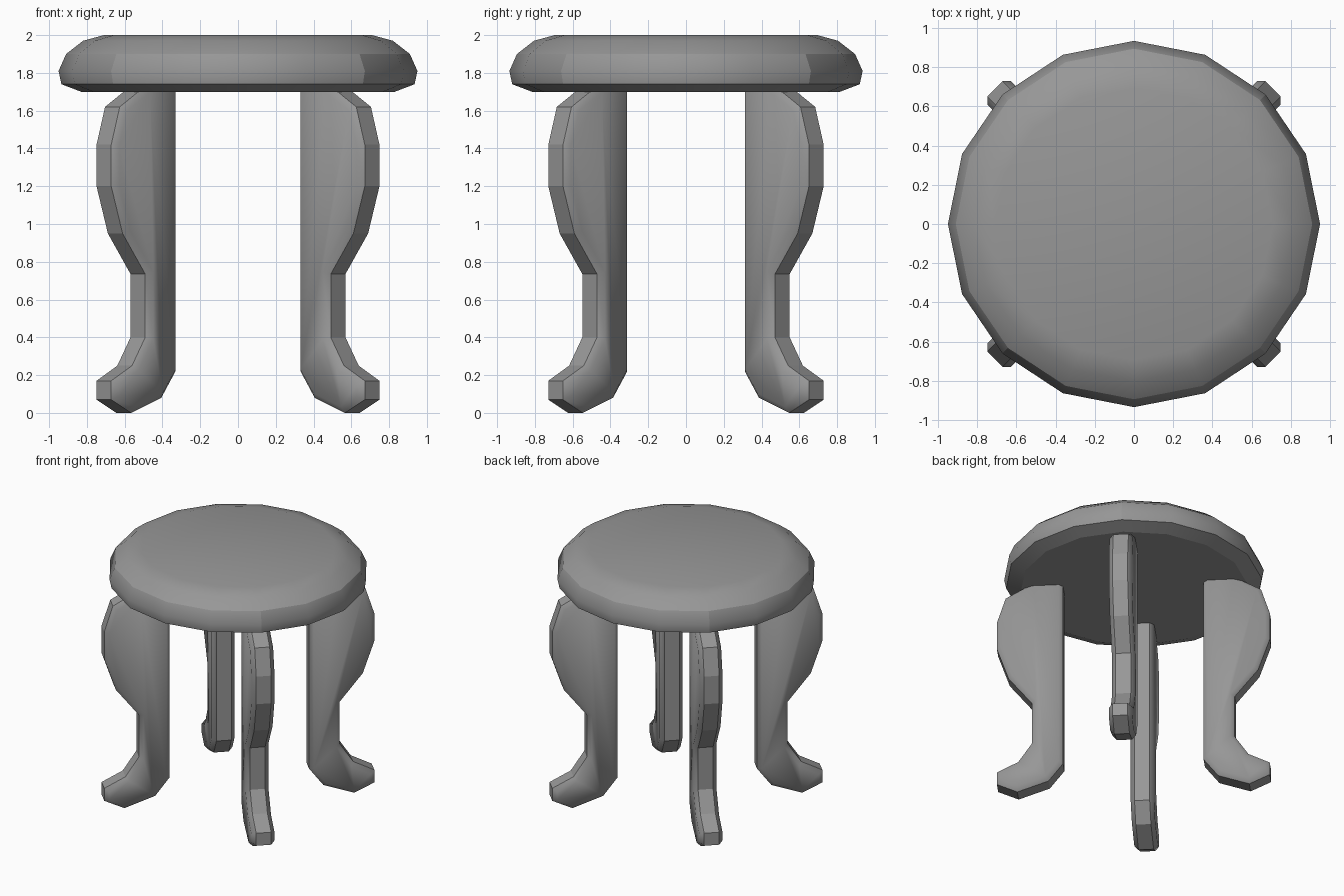
import bpy, bmesh
from math import cos, sin, pi, sqrt, radians
from mathutils import Vector

if "Cube" in bpy.data.objects:
    bpy.data.objects.remove(bpy.data.objects["Cube"])

# Dark grey finish
grey = bpy.data.materials.new("dark_grey")
grey.diffuse_color = (0.31, 0.31, 0.31, 1)
grey.use_nodes = True
grey.node_tree.nodes["Principled BSDF"].inputs["Base Color"].default_value = grey.diffuse_color

def finish(bm, name):
    mesh = bpy.data.meshes.new(name)
    bm.to_mesh(mesh)
    bm.free()
    mesh.materials.append(grey)
    ob = bpy.data.objects.new(name, mesh)
    bpy.context.collection.objects.link(ob)
    bpy.ops.object.select_all(action='DESELECT')
    bpy.context.view_layer.objects.active = ob
    ob.select_set(True)
    bpy.ops.object.shade_smooth_by_angle(angle=radians(50), keep_sharp_edges=True)
    return ob

# Seat: 16-sided rounded disc from stacked rings (radius, z)
SIDES = 16
rings = [(0.83, 1.70), (0.935, 1.74), (0.95, 1.81),
         (0.91, 1.90), (0.82, 1.97), (0.71, 2.0)]
bm = bmesh.new()
loops = []
for r, z in rings:
    loops.append([bm.verts.new((r * cos(2 * pi * i / SIDES),
                                (r - 0.015) * sin(2 * pi * i / SIDES), z))
                  for i in range(SIDES)])
for a, b in zip(loops, loops[1:]):
    for i in range(SIDES):
        j = (i + 1) % SIDES
        bm.faces.new((a[i], a[j], b[j], b[i]))
bm.faces.new(loops[0][::-1])
bm.faces.new(loops[-1])
bmesh.ops.recalc_face_normals(bm, faces=bm.faces)
# Crisp lower rims, upper band edge and the four diagonal seams
for k in (0, 1, 3):
    for i in range(SIDES):
        bm.edges.get((loops[k][i], loops[k][(i + 1) % SIDES])).smooth = False
for i in (2, 6, 10, 14):
    for k in (1, 2):
        bm.edges.get((loops[k][i], loops[k + 1][i])).smooth = False
finish(bm, "seat")

# Cabriole leg outline in the diagonal plane: (x on the diagonal, z)
outline = [(0.37, 1.73), (0.53, 1.73), (0.665, 1.62), (0.71, 1.42), (0.71, 1.20),
           (0.65, 0.95), (0.53, 0.735), (0.53, 0.40), (0.60, 0.25), (0.71, 0.17),
           (0.71, 0.07), (0.605, 0.0), (0.445, 0.08), (0.37, 0.22)]
HALF = 0.085   # half thickness
CHAMFER = 0.03

def leg(name, sx, sy):
    bm = bmesh.new()
    o = HALF / sqrt(2)
    sides = []
    for s in (-o, o):
        sides.append([bm.verts.new((sx * (u + s), sy * (u - s - 0.02), z))
                      for u, z in outline])
    caps = [bm.faces.new(vs) for vs in sides]
    n = len(outline)
    for i in range(n):
        j = (i + 1) % n
        bm.faces.new((sides[0][i], sides[0][j], sides[1][j], sides[1][i]))
    bmesh.ops.recalc_face_normals(bm, faces=bm.faces)
    rim = [e for f in caps for e in f.edges]
    bmesh.ops.bevel(bm, geom=rim, offset=CHAMFER, segments=1, affect='EDGES')
    bm.normal_update()
    # Crisp border around the outer strip, soft chamfer into the flat sides
    across = Vector((sx, -sy, 0)).normalized()
    for e in bm.edges:
        strip = [abs(f.normal.dot(across)) < 0.05 for f in e.link_faces]
        if strip.count(True) == 1:
            e.smooth = False
        elif strip.count(True) == 2 and e.calc_face_angle() > 0.25:
            e.smooth = False
    finish(bm, name)

for label, sx, sy in (("front_left", -1, -1), ("front_right", 1, -1),
                      ("back_left", -1, 1), ("back_right", 1, 1)):
    leg(label + "_leg", sx, sy)
